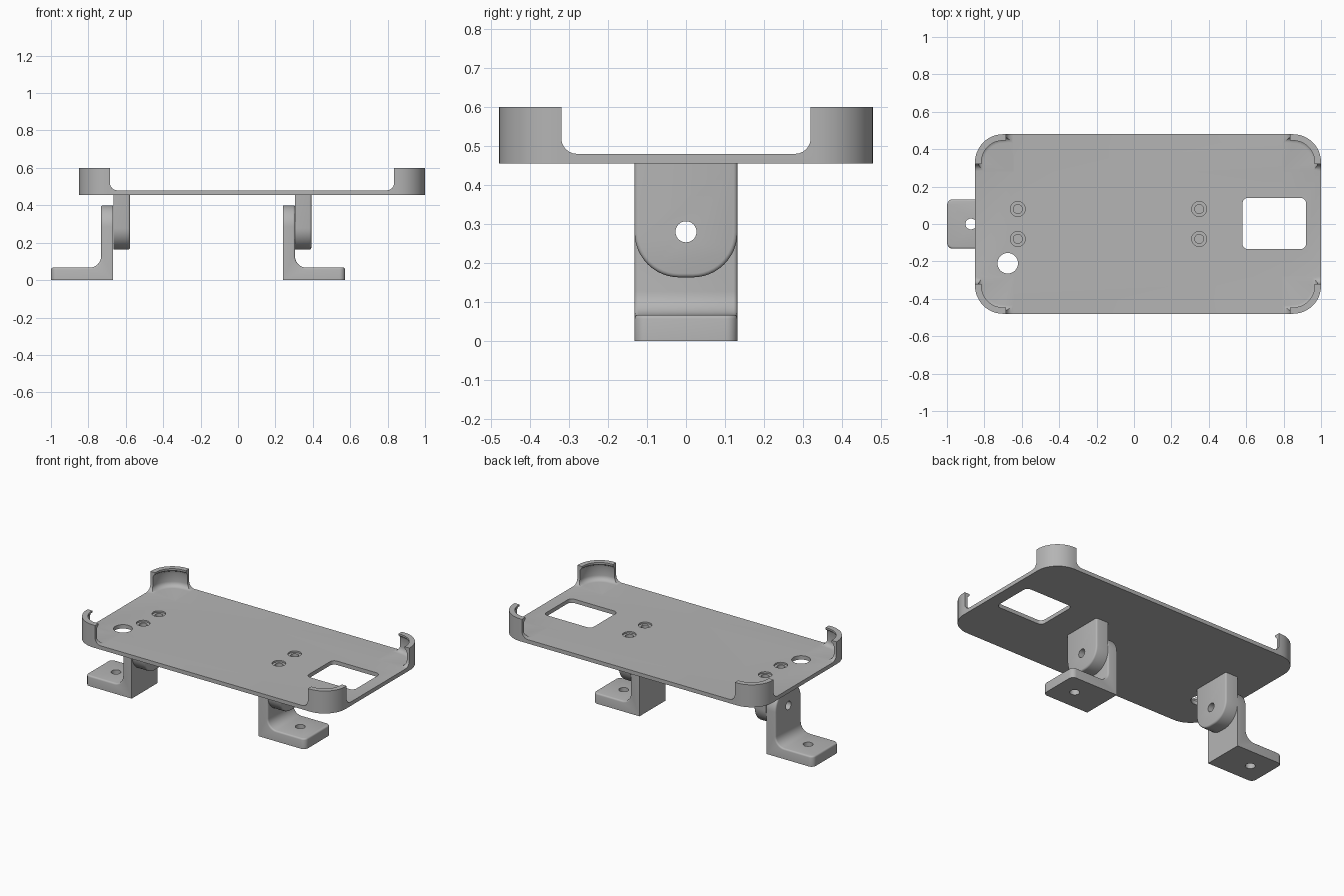
import bpy, bmesh, math
from mathutils import Vector

if "Cube" in bpy.data.objects:
    bpy.data.objects.remove(bpy.data.objects["Cube"])

GREY = (0.46, 0.46, 0.46, 1)
mat = bpy.data.materials.new("light grey plastic")
mat.use_nodes = True
mat.diffuse_color = GREY
mat.node_tree.nodes["Principled BSDF"].inputs["Base Color"].default_value = GREY


def to_object(name, bm):
    bmesh.ops.recalc_face_normals(bm, faces=bm.faces[:])
    mesh = bpy.data.meshes.new(name)
    bm.to_mesh(mesh)
    bm.free()
    mesh.materials.append(mat)
    obj = bpy.data.objects.new(name, mesh)
    bpy.context.collection.objects.link(obj)
    return obj


def box(lo, hi):
    bm = bmesh.new()
    bmesh.ops.create_cube(bm, size=1)
    lo, hi = Vector(lo), Vector(hi)
    for v in bm.verts:
        v.co = (lo + hi) / 2 + v.co * (hi - lo)
    return bm


def round_edges(bm, pick, radius, segments):
    """Round every edge accepted by pick(edge ends a and b, edge)."""
    bm.normal_update()
    edges = [e for e in bm.edges if pick(e.verts[0].co, e.verts[1].co, e)]
    bmesh.ops.bevel(bm, geom=edges, offset=radius, segments=segments,
                    affect='EDGES', profile=0.5, clamp_overlap=True)


def along(a, b, axis):
    return abs(abs((b - a).normalized()[axis]) - 1) < 1e-4


def hole(center, radius, depth, axis='Z'):
    bm = bmesh.new()
    bmesh.ops.create_cone(bm, cap_ends=True, segments=40, radius1=radius,
                          radius2=radius, depth=depth)
    obj = to_object("hole_cutter", bm)
    obj.location = center
    if axis == 'X':
        obj.rotation_euler.y = math.pi / 2
    return obj


def cut(obj, cutters):
    bpy.context.view_layer.objects.active = obj
    for c in cutters:
        c.hide_render = True
        mod = obj.modifiers.new("cut", 'BOOLEAN')
        mod.operation, mod.solver, mod.object = 'DIFFERENCE', 'EXACT', c
        bpy.ops.object.modifier_apply(modifier=mod.name)
    for c in cutters:
        bpy.data.objects.remove(c)


def smooth(obj):
    bpy.ops.object.select_all(action='DESELECT')
    obj.select_set(True)
    bpy.context.view_layer.objects.active = obj
    bpy.ops.object.shade_smooth_by_angle(angle=math.radians(32))


# Tray outline, with levels given as (height, inset)
X0, X1, Y, R = -0.85, 1.0, 0.48, 0.15
BOTTOM, FLOOR, TOP = 0.455, 0.48, 0.60


def rounded_loft(levels, steps=12):
    bm = bmesh.new()
    rings = []
    for z, inset in levels:
        ring = []
        for i in range(4):
            cx = X1 - R if i in (0, 3) else X0 + R
            cy = Y - R if i < 2 else R - Y
            for s in range(steps + 1):
                t = (i + s / steps) * math.pi / 2
                ring.append(bm.verts.new((cx + (R - inset) * math.cos(t),
                                          cy + (R - inset) * math.sin(t), z)))
        rings.append(ring)
    n = len(rings[0])
    for a, b in zip(rings, rings[1:]):
        for i in range(n):
            bm.faces.new((a[i], a[(i + 1) % n], b[(i + 1) % n], b[i]))
    bm.faces.new(rings[0][::-1])
    bm.faces.new(rings[-1])
    return bm


tray = to_object("phone_tray", rounded_loft([(BOTTOM, 0), (TOP, 0)]))

# Cavity with a filleted floor and an inward lip around the top
fillet = 0.03
levels = [(FLOOR + fillet * (1 - math.cos(t)), 0.018 + fillet * (1 - math.sin(t)))
          for t in (i * math.pi / 12 for i in range(7))]
levels += [(0.565, 0.018), (0.578, 0.022), (0.588, 0.034), (0.62, 0.034)]
cutters = [to_object("cavity_cutter", rounded_loft(levels))]

# Side openings that leave only the four corner clips
for lo, hi, axis in (((-0.685, -1, FLOOR), (0.835, 1, 0.8), 1),
                     ((-2, -0.32, FLOOR), (2, 0.32, 0.8), 0)):
    bm = box(lo, hi)
    round_edges(bm, lambda a, b, e: along(a, b, axis) and a.z < 0.5, 0.04, 6)
    cutters.append(to_object("opening_cutter", bm))

# Camera window, round port and countersunk screw holes
bm = box((0.58, -0.135, 0.4), (0.92, 0.14, 0.52))
round_edges(bm, lambda a, b, e: along(a, b, 2), 0.03, 6)
cutters.append(to_object("window_cutter", bm))
cutters.append(hole((-0.675, -0.21, 0.47), 0.055, 0.2))

ARMS = {"left_end": 0.305, "right_end": -0.665}
ARM_T, HALF, PIVOT, WALL = 0.087, 0.132, 0.28, 0.065
screws = [(x + ARM_T / 2, y) for x in ARMS.values() for y in (-0.08, 0.08)]
for x, y in screws:
    cutters.append(hole((x, y, 0.485), 0.04, 0.03))
    cutters.append(hole((x, y, 0.46), 0.024, 0.1))
cut(tray, cutters)
smooth(tray)


def outer_rim(base_z):
    """Convex edges away from the flat mating plane x = 0 and the level base_z."""
    def pick(a, b, e):
        if min(a.x, b.x) < 1e-4 or min(abs(a.z - base_z), abs(b.z - base_z)) < 1e-4 and along(a, b, 1):
            return False
        return len(e.link_faces) == 2 and e.calc_face_angle_signed() > 0.9 \
            and not (abs(a.z - base_z) < 1e-4 and abs(b.z - base_z) < 1e-4)
    return pick


# Hinge arms hanging below the tray
for end, x in ARMS.items():
    bm = box((0, -HALF, 0.163), (ARM_T, HALF, BOTTOM))
    round_edges(bm, lambda a, b, e: along(a, b, 0) and a.z < 0.3, 0.115, 12)
    round_edges(bm, outer_rim(BOTTOM), 0.01, 3)
    arm = to_object(end + "_hinge_arm", bm)
    arm.location.x = x
    bpy.context.view_layer.update()
    pockets = [hole((sx, sy, 0.44), 0.024, 0.08) for sx, sy in screws if abs(sx - x) < 0.1]
    cut(arm, pockets + [hole((x, 0, PIVOT), 0.027, 0.4, 'X')])
    smooth(arm)

# L-shaped feet, the right one mirrored so its base points outward
FOOT_L, FOOT_H, POST_H = 0.332, 0.067, 0.40
for end, x, side in (("left_end", 0.24, 1), ("right_end", -0.667, -1)):
    bm = bmesh.new()
    profile = [(0, 0), (FOOT_L, 0), (FOOT_L, FOOT_H), (WALL, FOOT_H), (WALL, POST_H), (0, POST_H)]
    face = bm.faces.new([bm.verts.new((px, -HALF, pz)) for px, pz in profile])
    moved = bmesh.ops.extrude_face_region(bm, geom=[face])["geom"]
    bmesh.ops.translate(bm, vec=(0, 2 * HALF, 0),
                        verts=[g for g in moved if isinstance(g, bmesh.types.BMVert)])
    bmesh.ops.recalc_face_normals(bm, faces=bm.faces[:])
    round_edges(bm, lambda a, b, e: along(a, b, 1) and abs(a.x - WALL) < 1e-4
                and a.z < 0.1, 0.06, 8)
    round_edges(bm, lambda a, b, e: along(a, b, 0) and min(a.z, b.z) > 0.39, 0.115, 12)
    round_edges(bm, lambda a, b, e: along(a, b, 2) and min(a.x, b.x) > 0.3, 0.03, 6)
    round_edges(bm, outer_rim(0), 0.01, 3)
    for v in bm.verts:
        v.co.x = x + side * v.co.x
    foot = to_object(end + "_foot", bm)
    cut(foot, [hole((x + side * 0.205, 0, 0.03), 0.029, 0.2),
               hole((x, 0, PIVOT), 0.027, 0.4, 'X')])
    smooth(foot)
